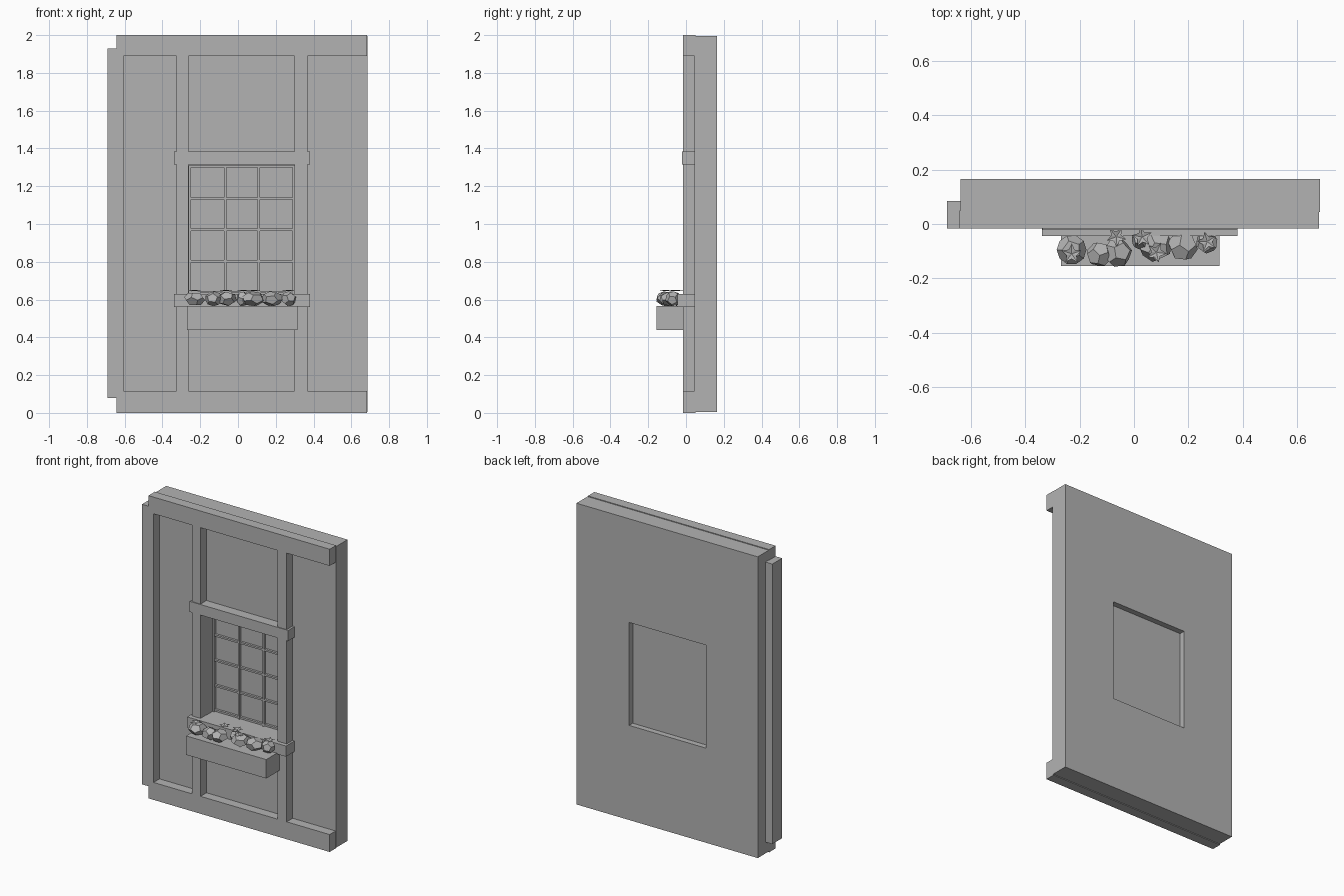
import bpy, bmesh, math
from mathutils import Vector, Matrix

cube = bpy.data.objects.get("Cube")
if cube:
    bpy.data.objects.remove(cube, do_unlink=True)

grey = bpy.data.materials.new("plain_grey")
grey.use_nodes = True
grey.diffuse_color = (0.45, 0.45, 0.45, 1)
grey.node_tree.nodes["Principled BSDF"].inputs["Base Color"].default_value = (0.45, 0.45, 0.45, 1)


def finish(name, bm):
    bmesh.ops.recalc_face_normals(bm, faces=bm.faces)
    mesh = bpy.data.meshes.new(name)
    bm.to_mesh(mesh)
    bm.free()
    mesh.materials.append(grey)
    ob = bpy.data.objects.new(name, mesh)
    bpy.context.collection.objects.link(ob)
    return ob


def box(name, xs, ys, zs):
    bm = bmesh.new()
    bmesh.ops.create_cube(bm, size=1)
    for v in bm.verts:
        v.co = [r[0] if c < 0 else r[1] for c, r in zip(v.co, (xs, ys, zs))]
    return finish(name, bm)


# Wall slab with a window opening
def wall(outer, inner, y0, y1):
    bm = bmesh.new()

    def loop(x0, x1, z0, z1):
        return [bm.verts.new((x, y0, z)) for x, z in ((x0, z0), (x1, z0), (x1, z1), (x0, z1))]

    a, b = loop(*outer), loop(*inner)
    for i in range(4):
        j = (i + 1) % 4
        bm.faces.new((a[i], a[j], b[j], b[i]))
    res = bmesh.ops.extrude_face_region(bm, geom=bm.faces[:], use_keep_orig=True)
    moved = [g for g in res["geom"] if isinstance(g, bmesh.types.BMVert)]
    bmesh.ops.translate(bm, verts=moved, vec=(0, y1 - y0, 0))
    return finish("wall", bm)


wall((-0.64, 0.685, 0.005, 1.995), (-0.26, 0.30, 0.63, 1.31), 0.045, 0.165)

# Timber framing on the front
FRONT, BACK = -0.017, 0.05
box("top_beam", (-0.643, 0.682), (FRONT, BACK), (1.89, 2.0))
box("bottom_beam", (-0.643, 0.682), (FRONT, BACK), (0, 0.115))
box("corner_post", (-0.69, -0.605), (FRONT, 0.085), (0.08, 1.93))
box("window_post_right", (-0.325, -0.262), (FRONT, BACK), (0.11, 1.895))
box("window_post_left", (0.30, 0.368), (FRONT, BACK), (0.11, 1.895))
box("window_lintel", (-0.338, 0.382), (-0.022, BACK), (1.315, 1.385))
box("window_sill", (-0.34, 0.382), (-0.045, BACK), (0.56, 0.63))

# Glazing with thin bars
box("window_pane", (-0.26, 0.30), (0.122, 0.127), (0.63, 1.31))
for i, x in enumerate((-0.254, -0.068, 0.11, 0.294)):
    box(f"upright_bar_{i + 1}", (x - 0.006, x + 0.006), (0.105, 0.123), (0.63, 1.31))
for i, z in enumerate((0.64, 0.803, 0.97, 1.135, 1.304)):
    box(f"cross_bar_{i + 1}", (-0.26, 0.30), (0.107, 0.123), (z - 0.006, z + 0.006))

# Planter under the window
box("flower_box", (-0.27, 0.315), (-0.155, -0.017), (0.44, 0.565))


# Twelve-sided bush: dual of an icosahedron, squashed and turned
def bush(name, centre, r, turn):
    ico = bmesh.new()
    bmesh.ops.create_icosphere(ico, subdivisions=1, radius=1)
    points = [f.calc_center_median().normalized() for f in ico.faces]
    ico.free()
    bm = bmesh.new()
    for p in points:
        bm.verts.new(p)
    bmesh.ops.convex_hull(bm, input=bm.verts[:])
    bmesh.ops.dissolve_limit(bm, angle_limit=0.05, verts=bm.verts[:], edges=bm.edges[:])
    mat = (Matrix.Translation(centre) @ Matrix.Diagonal((r, r, 0.04, 1))
           @ Matrix.Rotation(turn, 4, Vector((1, 0.6, 0.8))))
    bm.transform(mat)
    return finish(name, bm)


bushes = [(-0.23, -0.095, 0.056), (-0.128, -0.112, 0.048), (-0.06, -0.105, 0.054),
          (0.025, -0.06, 0.035), (0.08, -0.08, 0.062), (0.18, -0.08, 0.057), (0.268, -0.068, 0.042)]
for i, (x, y, r) in enumerate(bushes):
    bush(f"bush_{i + 1}", (x, y, 0.604), r, 0.9 * i)


# Flat five-petal blossoms
def blossom(name, centre, r, turn):
    bm = bmesh.new()
    hub = bm.verts.new((0, 0, -0.004))
    rim = []
    for k in range(10):
        a = turn + k * math.pi / 5
        d = r if k % 2 == 0 else r * 0.5
        rim.append(bm.verts.new((d * math.cos(a), d * math.sin(a), 0.002)))
    for k in range(10):
        bm.faces.new((hub, rim[k], rim[(k + 1) % 10]))
    bm.transform(Matrix.Translation(centre))
    return finish(name, bm)


for i, (x, y) in enumerate(((-0.23, -0.11), (-0.065, -0.047), (0.03, -0.048), (0.083, -0.105), (0.27, -0.065))):
    blossom(f"blossom_{i + 1}", (x, y, 0.648), 0.038, 0.3 + 0.7 * i)
